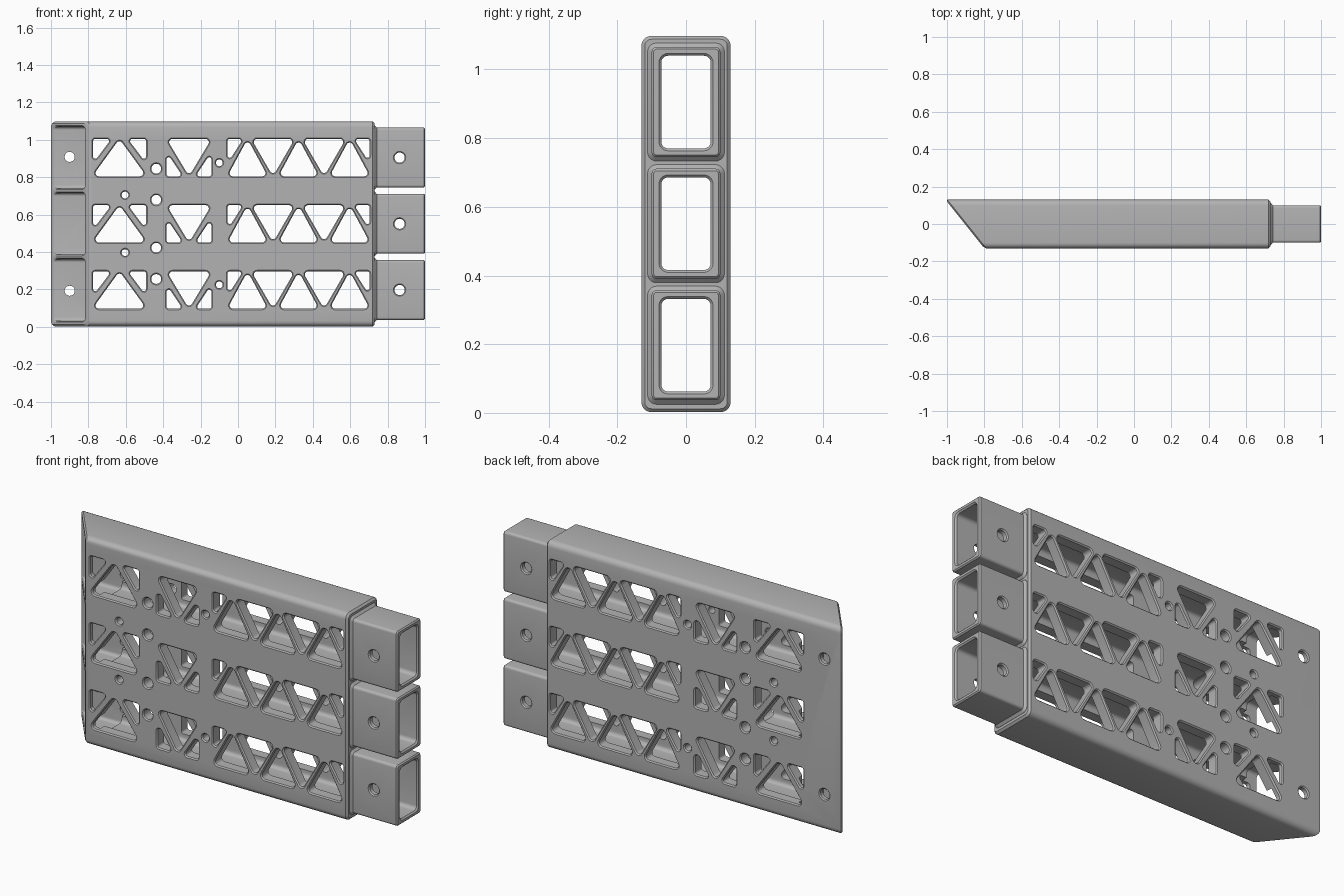
import bpy, bmesh, math
from mathutils import Vector

if "Cube" in bpy.data.objects:
    bpy.data.objects.remove(bpy.data.objects["Cube"])

ROWS = (0.197, 0.551, 0.905)      # centre heights of the three channels
WALL = 0.13                       # half depth of the body
HALF = 0.1                        # half height of the truss cutouts

metal = bpy.data.materials.new("plain grey")
metal.use_nodes = True
GREY = (0.45, 0.45, 0.45, 1)
metal.diffuse_color = GREY
metal.node_tree.nodes["Principled BSDF"].inputs["Base Color"].default_value = GREY


def outline(corners, r, d=0.0, steps=5):
    """Counter-clockwise polygon with rounded corners, grown by d."""
    pts, n = [], len(corners)
    corners = [Vector(c) for c in corners]
    for i, p in enumerate(corners):
        e1 = (p - corners[i - 1]).normalized()
        e2 = (corners[(i + 1) % n] - p).normalized()
        n1, n2 = Vector((e1.y, -e1.x)), Vector((e2.y, -e2.x))
        centre = p - (n1 + n2) / (1 + n1.dot(n2)) * r
        a, turn = math.atan2(n1.y, n1.x), n1.angle(n2)
        for k in range(steps + 1):
            t = a + turn * k / steps
            pts.append(centre + Vector((math.cos(t), math.sin(t))) * (r + d))
    return pts


def rect(cx, cy, w, h):
    return [(cx - w, cy - h), (cx + w, cy - h), (cx + w, cy + h), (cx - w, cy + h)]


def loft(bm, rings):
    """Skin a closed solid through rings of equal length."""
    rings = [[bm.verts.new(p) for p in ring] for ring in rings]
    for a, b in zip(rings, rings[1:]):
        for i in range(len(a)):
            j = (i + 1) % len(a)
            bm.faces.new((a[i], a[j], b[j], b[i]))
    bm.faces.new(rings[0])
    bm.faces.new(rings[-1])


def make(name, bm):
    bmesh.ops.recalc_face_normals(bm, faces=bm.faces)
    mesh = bpy.data.meshes.new(name)
    bm.to_mesh(mesh)
    bm.free()
    mesh.materials.append(metal)
    ob = bpy.data.objects.new(name, mesh)
    bpy.context.scene.collection.objects.link(ob)
    return ob


def ring_x(corners, r, d, x, mitre=False):
    """Ring across the x axis, optionally lying along the mitred end."""
    return [(x + (-1 + (0.12 - p.x) * 0.8 if mitre else 0), p.x, p.y)
            for p in outline(corners, r, d)]


def cut_y(bm, corners, r, depth=WALL):
    """Through cutter along y with a small chamfer at both faces."""
    rings = []
    for y, d in ((-depth - .02, .007), (-depth - .001, .007), (-depth + .006, 0),
                 (depth - .006, 0), (depth + .001, .007), (depth + .02, .007)):
        rings.append([(p.x, y, p.y) for p in outline(corners, r, d)])
    loft(bm, rings)


def hole(bm, x, z, r, depth=WALL):
    cut_y(bm, rect(x, z, r, r), r * 0.98, depth)


def triangle(bm, x, z, half, s):
    """Isosceles cutout: s = 1 points up, s = -1 points down."""
    pts = [(x - half, z - s * HALF), (x + half, z - s * HALF), (x, z + s * HALF)]
    cut_y(bm, pts[::s], 0.018)


def corner(bm, x, z, dx, s):
    """Right-angled cutout at the top (s = 1) or bottom of a truss end."""
    pts = [(x, z + s * HALF), (x, z + s * (HALF - 0.13)), (x + dx, z + s * HALF)]
    cut_y(bm, pts if s * dx > 0 else pts[::-1], 0.012)


# Body sleeve with a mitred left end
bm = bmesh.new()
shell = rect(0, 0.55, WALL, 0.548)
loft(bm, [ring_x(shell, 0.03, -0.01, 0, True), ring_x(shell, 0.03, 0, 0.01, True),
          ring_x(shell, 0.03, 0, 0.72), ring_x(shell, 0.03, -0.01, 0.73)])
body = make("truss_sleeve", bm)

# Plugs on the right end, with a small cove at the shoulder
bm = bmesh.new()
for z in ROWS:
    plug = rect(0, z, 0.1, 0.16)
    loft(bm, [ring_x(plug, 0.014, d, x) for x, d in
              ((0.69, 0.012), (0.731, 0.012), (0.742, 0), (0.994, 0), (1.0, -0.006))])
plugs = make("plugs", bm)

# Channels: bore through the plugs, widening to sockets at the mitred end
bm = bmesh.new()
for z in ROWS:
    bore, socket = rect(0, z, 0.072, 0.135), rect(0, z, 0.103, 0.165)
    loft(bm, [ring_x(bore, 0.02, 0.008, 1.05), ring_x(bore, 0.02, 0.008, 1.001),
              ring_x(bore, 0.02, 0, 0.993), ring_x(bore, 0.02, 0, -0.73),
              ring_x(socket, 0.018, 0, -0.731), ring_x(socket, 0.018, 0, 0.006, True),
              ring_x(socket, 0.018, 0.008, -0.002, True),
              ring_x(socket, 0.018, 0.008, -0.1, True)])
channels = make("channel_cutter", bm)

# Truss cutouts and pin holes
bm = bmesh.new()
for z in ROWS:
    triangle(bm, -0.634, z, 0.145, 1)
    corner(bm, -0.775, z, 0.098, 1)
    corner(bm, -0.491, z, -0.098, 1)
    triangle(bm, -0.262, z, 0.12, -1)
    corner(bm, -0.382, z, 0.086, -1)
    corner(bm, -0.142, z, -0.086, -1)
    for i in range(3):
        triangle(bm, 0.051 + 0.273 * i, z, 0.108, 1)
    for i in range(2):
        triangle(bm, 0.187 + 0.273 * i, z, 0.116, -1)
    corner(bm, -0.056, z, 0.083, 1)
    corner(bm, 0.704, z, -0.083, 1)
    hole(bm, 0.864, z, 0.027, 0.1)
for s in (-1, 1):
    hole(bm, -0.9, 0.551 + s * 0.358, 0.027)
    hole(bm, -0.437, 0.551 + s * 0.295, 0.026)
    hole(bm, -0.437, 0.551 + s * 0.128, 0.026)
    hole(bm, -0.604, 0.551 + s * 0.154, 0.018)
    hole(bm, -0.1, 0.551 + s * 0.326, 0.018)
cutouts = make("cutout_cutter", bm)

# Combine into one solid
for tool, op in ((plugs, 'UNION'), (channels, 'DIFFERENCE'), (cutouts, 'DIFFERENCE')):
    mod = body.modifiers.new(tool.name, 'BOOLEAN')
    mod.operation, mod.solver, mod.object = op, 'EXACT', tool
    tool.hide_render = True
bpy.context.view_layer.update()
solid = body.evaluated_get(bpy.context.evaluated_depsgraph_get())
mesh = bpy.data.meshes.new_from_object(solid)
body.modifiers.clear()
body.data = mesh
for tool in (plugs, channels, cutouts):
    bpy.data.objects.remove(tool)

for ob in bpy.context.selected_objects:
    ob.select_set(False)
body.select_set(True)
bpy.context.view_layer.objects.active = body
bpy.ops.object.shade_smooth_by_angle(angle=math.radians(30))
